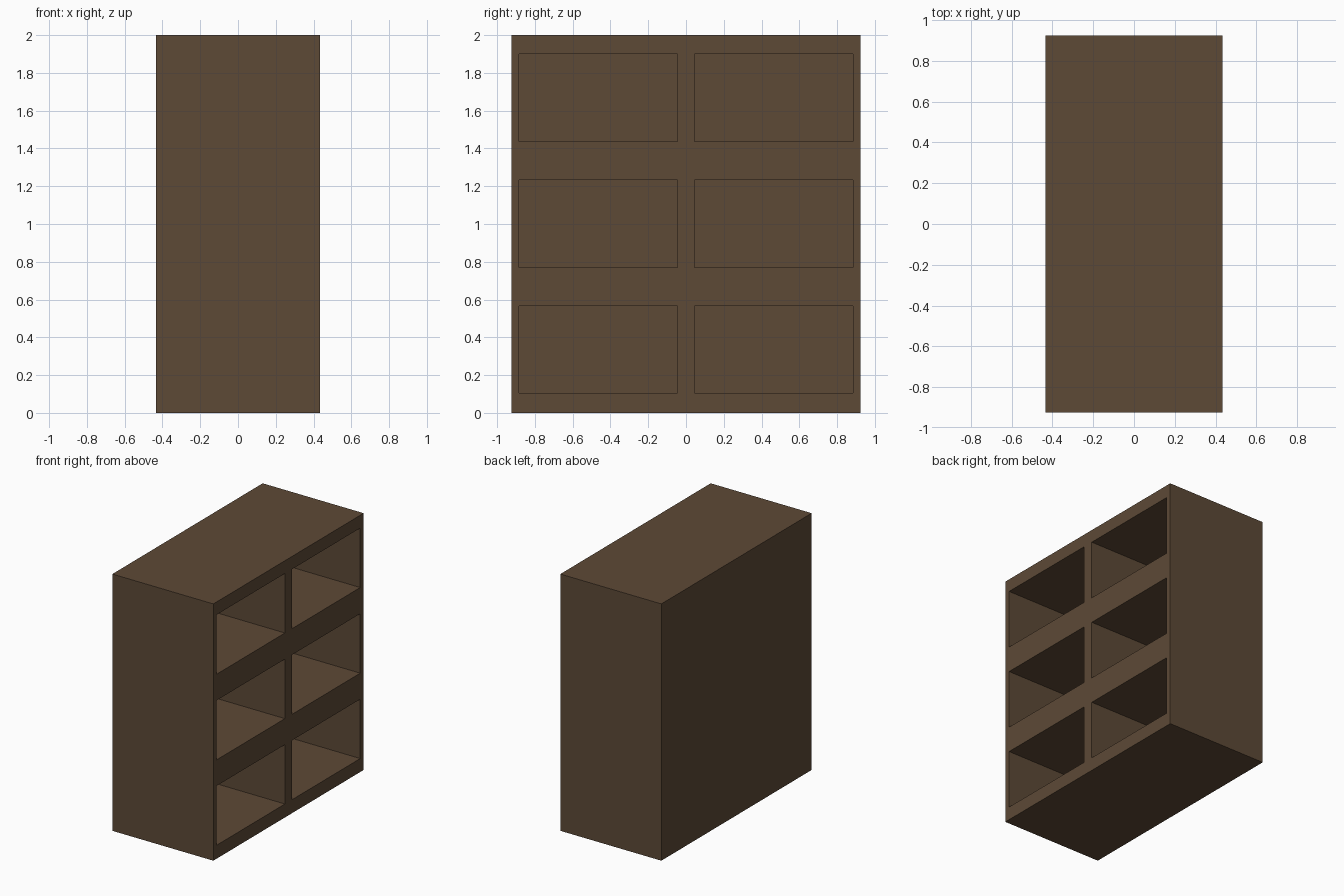
import bpy
import bmesh

if "Cube" in bpy.data.objects:
    bpy.data.objects.remove(bpy.data.objects["Cube"])

wood = bpy.data.materials.new("dark_brown_wood")
wood.diffuse_color = (0.110, 0.067, 0.037, 1)
wood.use_nodes = True
wood.node_tree.nodes["Principled BSDF"].inputs["Base Color"].default_value = wood.diffuse_color

# Overall size and the edges of the compartments
HX, HY, H = 0.435, 0.925, 2.0
BACK = -0.39
YS = [-HY, -0.883, -0.044, 0.044, 0.883, HY]
ZS = [0.0, 0.105, 0.567, 0.77, 1.233, 1.437, 1.90, H]

bm = bmesh.new()


def quad(*pts):
    bm.faces.new([bm.verts.new(p) for p in pts])


# Open face: a grid, with every odd/odd cell sunk into a compartment
for i in range(len(YS) - 1):
    for j in range(len(ZS) - 1):
        a, b, c, d = YS[i], YS[i + 1], ZS[j], ZS[j + 1]
        ring = [(a, c), (b, c), (b, d), (a, d)]
        hollow = i % 2 == 1 and j % 2 == 1
        quad(*[(BACK if hollow else HX, y, z) for y, z in ring])
        if hollow:
            for k in range(4):
                p, q = ring[k], ring[(k + 1) % 4]
                quad((HX, *p), (HX, *q), (BACK, *q), (BACK, *p))

# Outer sides, top and bottom, split to meet the grid
for y in (-HY, HY):
    for c, d in zip(ZS, ZS[1:]):
        quad((-HX, y, c), (HX, y, c), (HX, y, d), (-HX, y, d))
for z in (0.0, H):
    for a, b in zip(YS, YS[1:]):
        quad((-HX, a, z), (HX, a, z), (HX, b, z), (-HX, b, z))
# Closed back
for a, b in zip(YS, YS[1:]):
    for c, d in zip(ZS, ZS[1:]):
        quad((-HX, a, c), (-HX, b, c), (-HX, b, d), (-HX, a, d))

# Weld into one closed shell and merge the flat areas
bmesh.ops.remove_doubles(bm, verts=bm.verts, dist=1e-4)
bmesh.ops.recalc_face_normals(bm, faces=bm.faces)

mesh = bpy.data.meshes.new("shelf_cabinet")
bm.to_mesh(mesh)
bm.free()
mesh.materials.append(wood)
cabinet = bpy.data.objects.new("shelf_cabinet", mesh)
bpy.context.collection.objects.link(cabinet)
